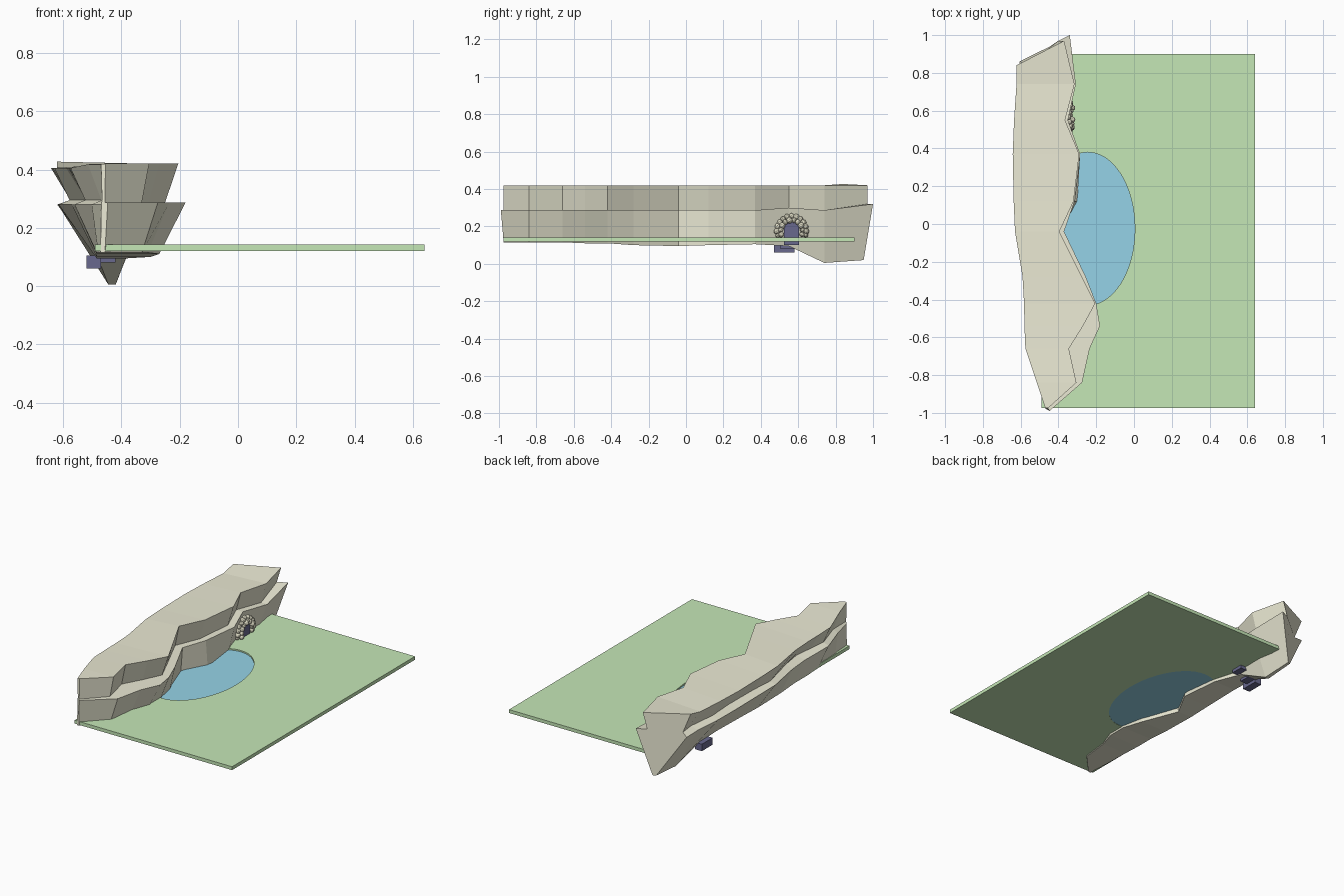
import bpy, bmesh, math, random
from mathutils import Vector, Matrix

if "Cube" in bpy.data.objects:
    bpy.data.objects.remove(bpy.data.objects["Cube"])

random.seed(4)


def material(name, rgb):
    m = bpy.data.materials.new(name)
    m.diffuse_color = (*rgb, 1)
    m.use_nodes = True
    m.node_tree.nodes["Principled BSDF"].inputs["Base Color"].default_value = m.diffuse_color
    return m


GRASS = material("grass", (0.56, 0.80, 0.47))
WATER = material("water", (0.30, 0.65, 0.80))
ROCK = material("rock", (0.83, 0.82, 0.66))
STONE = material("stone", (0.72, 0.70, 0.55))
DARK = material("dark", (0.14, 0.14, 0.27))


def finish(name, bm, mat):
    bmesh.ops.recalc_face_normals(bm, faces=bm.faces)
    me = bpy.data.meshes.new(name)
    bm.to_mesh(me)
    bm.free()
    ob = bpy.data.objects.new(name, me)
    bpy.context.collection.objects.link(ob)
    if mat:
        me.materials.append(mat)
    return ob


def box(name, lo, hi, mat):
    bm = bmesh.new()
    lo, hi = Vector(lo), Vector(hi)
    m = Matrix.Translation((lo + hi) / 2) @ Matrix.Diagonal((*(hi - lo), 1))
    bmesh.ops.create_cube(bm, size=1, matrix=m)
    return finish(name, bm, mat)


def oval(name, rx, ry, z0, z1, mat):
    bm = bmesh.new()
    m = Matrix.Translation((-0.245, -0.025, (z0 + z1) / 2)) @ Matrix.Diagonal((rx, ry, 1, 1))
    bmesh.ops.create_cone(bm, cap_ends=True, segments=48, radius1=1, radius2=1,
                          depth=z1 - z0, matrix=m)
    return finish(name, bm, mat)


# Meadow slab with an oval pond cut into it
ground = box("ground", (-0.49, -0.975, 0.12), (0.64, 0.90, 0.142), GRASS)
cutter = oval("pond_cutter", 0.25, 0.405, 0.05, 0.25, None)
cutter.hide_render = True
cutter.hide_set(True)
cut = ground.modifiers.new("pond", "BOOLEAN")
cut.operation = "DIFFERENCE"
cut.object = cutter
oval("pond_water", 0.25, 0.405, 0.121, 0.133, WATER)

# Two-tier cliff: y, base z, base front x, ledge front x, top front x, top back x, base back x
STATIONS = [
    (-0.975, 0.115, -0.457, -0.447, -0.455, -0.470, -0.472),
    (-0.84, 0.115, -0.33, -0.275, -0.305, -0.515, -0.48),
    (-0.66, 0.115, -0.31, -0.235, -0.345, -0.575, -0.485),
    (-0.54, 0.11, -0.27, -0.180, -0.27, -0.58, -0.485),
    (-0.42, 0.11, -0.27, -0.200, -0.205, -0.582, -0.485),
    (-0.28, 0.10, -0.30, -0.255, -0.275, -0.59, -0.485),
    (-0.04, 0.095, -0.385, -0.370, -0.395, -0.63, -0.485),
    (0.12, 0.10, -0.30, -0.315, -0.32, -0.637, -0.485),
    (0.37, 0.105, -0.33, -0.285, -0.29, -0.642, -0.485),
    (0.55, 0.095, -0.385, -0.350, -0.365, -0.635, -0.48),
    (0.74, 0.005, -0.42, -0.308, -0.315, -0.622, -0.445),
    (0.97, 0.02, -0.425, -0.340, -0.37, -0.622, -0.445),
]
bm = bmesh.new()
rings = []
for i, (y, bz, fb, fl, ft, bt, bb) in enumerate(STATIONS):
    last = i == len(STATIONS) - 1
    w = ft - bt
    lz = 0.32 if last else (0.30 if i == 9 else 0.287)
    yb = 0.84 if last else y
    yl = y + (0.03 if last else (-0.015 if i == 0 else 0))
    bz_top = 0.427 if last else (0.418 if i < 2 else 0.405)
    profile = [
        (fb, y - (0.02 if last else 0), bz), (fl, yl, lz), (ft - 0.12 * w, y, lz),
        (ft, y, 0.42), (bt, yb, bz_top), (bt + 0.22 * w, yb, 0.295),
        (bt + 0.06 * w, yb + (0.02 if last else 0), 0.28), (bb, yb + (0.1 if last else 0), bz),
    ]
    rings.append([bm.verts.new(p) for p in profile])
for a, b in zip(rings, rings[1:]):
    for k in range(8):
        n = (k + 1) % 8
        bm.faces.new((a[k], a[n], b[n], b[k]))
bm.faces.new(rings[0])
bm.faces.new(rings[-1])
finish("cliff", bm, ROCK)

# Cave mouth, with the dark tunnel steps running under the cliff
CAVE_Y = 0.565
box("cave_opening", (-0.47, CAVE_Y - 0.04, 0.10), (-0.338, CAVE_Y + 0.04, 0.225), DARK)
box("tunnel_step_upper", (-0.47, 0.505, 0.08), (-0.42, 0.615, 0.13), DARK)
box("tunnel_step_lower", (-0.52, 0.47, 0.06), (-0.47, 0.58, 0.105), DARK)

# Arch of boulders round the cave mouth
bm = bmesh.new()
for row, (rad, count, x) in enumerate(((0.058, 10, -0.335), (0.078, 13, -0.345))):
    for i in range(count):
        a = math.pi * (-0.1 + 1.2 * i / (count - 1))
        pos = (x + random.uniform(-0.006, 0.006), CAVE_Y + rad * math.cos(a),
               max(0.155, 0.175 + rad * 1.02 * math.sin(a)))
        s = random.uniform(0.014, 0.019)
        m = (Matrix.Translation(pos) @ Matrix.Rotation(random.uniform(0, 6), 4, "X")
             @ Matrix.Diagonal((s * 1.1, s, s * 0.9, 1)))
        bmesh.ops.create_icosphere(bm, subdivisions=2, radius=1, matrix=m)
finish("cave_stones", bm, STONE)
